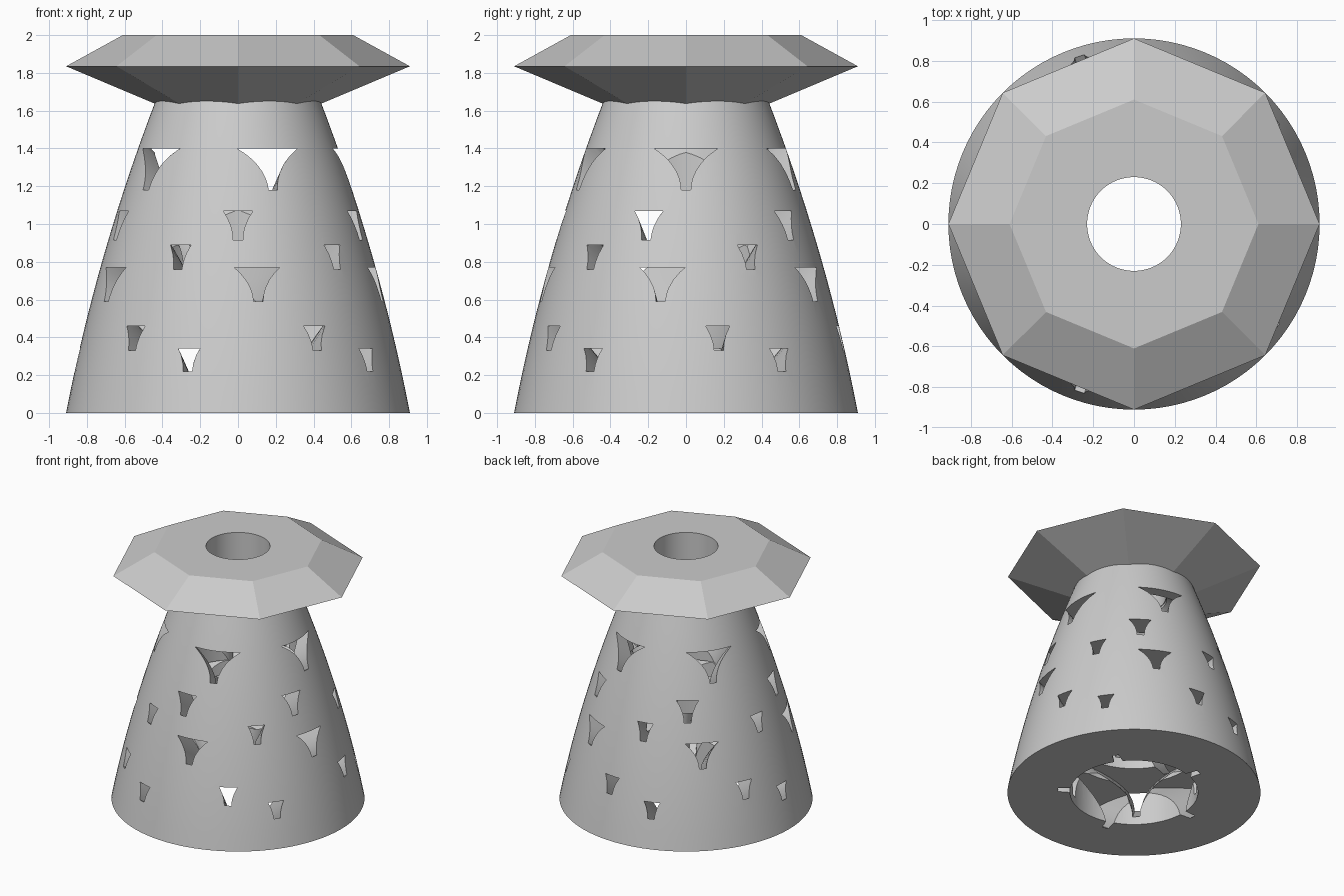
import bpy, bmesh, math

if "Cube" in bpy.data.objects:
    bpy.data.objects.remove(bpy.data.objects["Cube"])

grey = bpy.data.materials.new("light_grey")
grey.use_nodes = True
COLOUR = (0.6, 0.6, 0.6, 1)
grey.diffuse_color = COLOUR
grey.node_tree.nodes["Principled BSDF"].inputs["Base Color"].default_value = COLOUR

TIP = 0.025     # half width of a star arm at its tip
FLARE = 0.83    # how fast an arm widens towards the centre


def body_radius(z):
    return 0.91 - 0.191 * z - 0.058 * z * z


def link(name, bm):
    bmesh.ops.recalc_face_normals(bm, faces=bm.faces)
    mesh = bpy.data.meshes.new(name)
    bm.to_mesh(mesh)
    bm.free()
    mesh.materials.append(grey)
    ob = bpy.data.objects.new(name, mesh)
    bpy.context.collection.objects.link(ob)
    return ob


def bridge(bm, a, b):
    for i in range(len(a)):
        j = (i + 1) % len(a)
        bm.faces.new((a[i], a[j], b[j], b[i]))


def ring(bm, r, z, n):
    return [bm.verts.new((r * math.cos(math.tau * i / n), r * math.sin(math.tau * i / n), z))
            for i in range(n)]


def lathe(name, profile, n, closed):
    bm = bmesh.new()
    rings = [ring(bm, r, z, n) for r, z in profile]
    for a, b in zip(rings, rings[1:]):
        bridge(bm, a, b)
    if closed:      # hollow: last ring meets the first
        bridge(bm, rings[-1], rings[0])
    else:           # solid: cap both ends
        bm.faces.new(rings[0])
        bm.faces.new(rings[-1])
    return link(name, bm)


def star_outline(reach, offset, steps=8):
    """Five pointed outline with concave sides and blunt tips."""
    lo, hi = 0.0, reach
    slope = math.tan(math.pi / 5)
    for _ in range(40):     # radius where neighbouring arms meet
        mid = (lo + hi) / 2
        if TIP + FLARE * (reach - mid) ** 2 > mid * slope:
            lo = mid
        else:
            hi = mid
    along = [lo + (reach - lo) * i / steps for i in range(steps + 1)]
    side = [(p, TIP + FLARE * (reach - p) ** 2) for p in along]
    arm = [(p, -w) for p, w in side] + [(p, w) for p, w in reversed(side[1:])]
    points = []
    for k in range(5):
        c, s = math.cos(offset + k * math.tau / 5), math.sin(offset + k * math.tau / 5)
        points += [(p * c - w * s, p * s + w * c) for p, w in arm]
    return points


def star_cutter(z_low, z_top, half_width, angle):
    """Star that grows with height, leaving five flared openings."""
    start = body_radius(z_low)
    end = body_radius(z_top) + math.sqrt((half_width - TIP) / FLARE)
    slope = (end - start) / (z_top - z_low)
    z0 = max(-0.05, z_low - (start - 0.35) / slope)
    bm = bmesh.new()
    rings = []
    levels = 8
    for i in range(levels + 1):
        z = z0 + (z_top - z0) * i / levels
        outline = star_outline(start + slope * (z - z_low), math.radians(angle))
        rings.append([bm.verts.new((x, y, z)) for x, y in outline])
    for a, b in zip(rings, rings[1:]):
        bridge(bm, a, b)
    bm.faces.new(rings[0])
    bm.faces.new(rings[-1])
    return link("star_cutter", bm)


def cut(ob, cutter):
    cutter.hide_render = True
    mod = ob.modifiers.new("cut", "BOOLEAN")
    mod.operation = "DIFFERENCE"
    mod.solver = "EXACT"
    mod.object = cutter
    bpy.context.view_layer.objects.active = ob
    bpy.ops.object.modifier_apply(modifier=mod.name)
    bpy.data.objects.remove(cutter)


def smooth(ob, degrees):
    bpy.ops.object.select_all(action="DESELECT")
    ob.select_set(True)
    bpy.context.view_layer.objects.active = ob
    bpy.ops.object.shade_smooth_by_angle(angle=math.radians(degrees))


# Tapered hollow body
outer = [(body_radius(1.68 * i / 14), 1.68 * i / 14) for i in range(15)]
inner = [(0.235, 1.68), (0.235, 1.6), (0.44, 1.42), (0.46, 0)]
body = lathe("body", outer + inner, 96, True)

# Six rows of five openings: bottom, top, half width, angle
rows = [
    (1.18, 1.40, 0.150, 0),
    (0.915, 1.07, 0.077, -18),
    (0.76, 0.89, 0.060, 28),
    (0.59, 0.77, 0.115, -10),
    (0.33, 0.46, 0.064, 12),
    (0.22, 0.34, 0.058, -36),
]
for row in rows:
    cut(body, star_cutter(*row))
smooth(body, 25)

# Faceted octagonal cap with a round bore
cap = lathe("octagonal_cap", [(0.40, 1.62), (0.91, 1.835), (0.61, 2.0)], 8, False)
cut(cap, lathe("bore_cutter", [(0.23, 1.5), (0.23, 2.1)], 64, False))
smooth(cap, 15)
